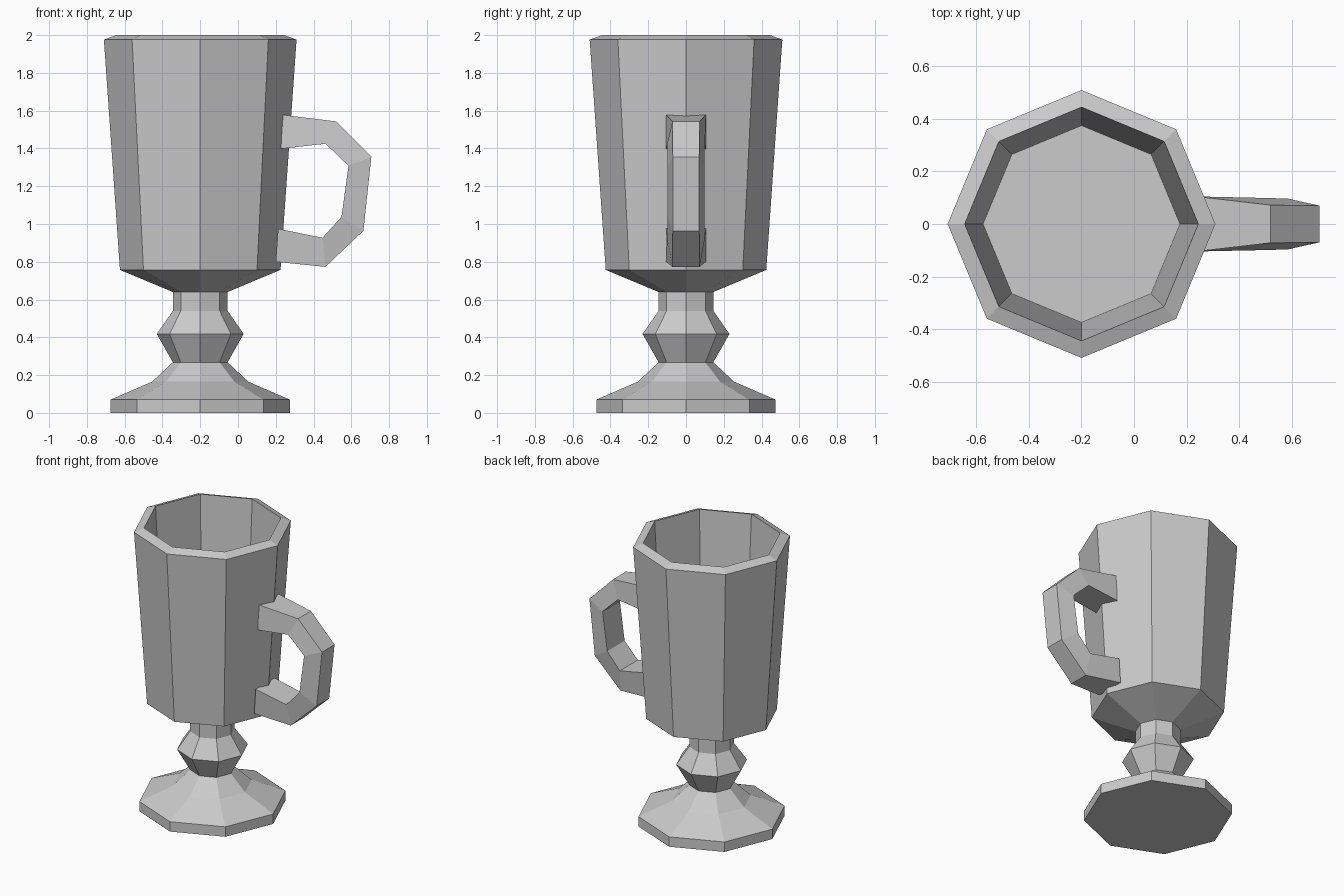
import bpy, bmesh
from math import cos, sin, tau

if "Cube" in bpy.data.objects:
    bpy.data.objects.remove(bpy.data.objects["Cube"])

CUP_X = -0.2
SIDES = 8


def make_object(name, bm):
    bmesh.ops.recalc_face_normals(bm, faces=bm.faces)
    mesh = bpy.data.meshes.new(name)
    bm.to_mesh(mesh)
    bm.free()
    obj = bpy.data.objects.new(name, mesh)
    bpy.context.collection.objects.link(obj)
    return obj


def skin(name, rings):
    """Bridge equal-length rings of points and cap both ends."""
    bm = bmesh.new()
    loops = [[bm.verts.new(p) for p in ring] for ring in rings]
    n = len(loops[0])
    for a, b in zip(loops, loops[1:]):
        for i in range(n):
            j = (i + 1) % n
            bm.faces.new((a[i], a[j], b[j], b[i]))
    bm.faces.new(loops[0])
    bm.faces.new(loops[-1])
    return make_object(name, bm)


def octagon(r, z):
    return [(CUP_X + r * cos(tau * i / SIDES), r * sin(tau * i / SIDES), z)
            for i in range(SIDES)]


# Footed cup: foot, stem knob, bowl, rim, then down the inside to the floor
profile = [
    (0.475, 0.0), (0.475, 0.07), (0.255, 0.165), (0.145, 0.268),
    (0.23, 0.418), (0.145, 0.54), (0.145, 0.64),
    (0.425, 0.757), (0.51, 1.976), (0.445, 2.0), (0.375, 0.80),
]
skin("footed_cup", [octagon(r, z) for r, z in profile])

# Handle: outer and inner (x, z, half width) at each bend
outer = [(0.235, 1.578, 0.105), (0.52, 1.543, 0.072), (0.706, 1.356, 0.07),
         (0.664, 0.964, 0.07), (0.463, 0.773, 0.072), (0.20, 0.80, 0.105)]
inner = [(0.228, 1.398, 0.105), (0.463, 1.425, 0.1), (0.585, 1.308, 0.097),
         (0.548, 1.038, 0.097), (0.447, 0.927, 0.1), (0.212, 0.975, 0.105)]
skin("handle", [[(ox, -ow, oz), (ox, ow, oz), (ix, iw, iz), (ix, -iw, iz)]
                for (ox, oz, ow), (ix, iz, iw) in zip(outer, inner)])
